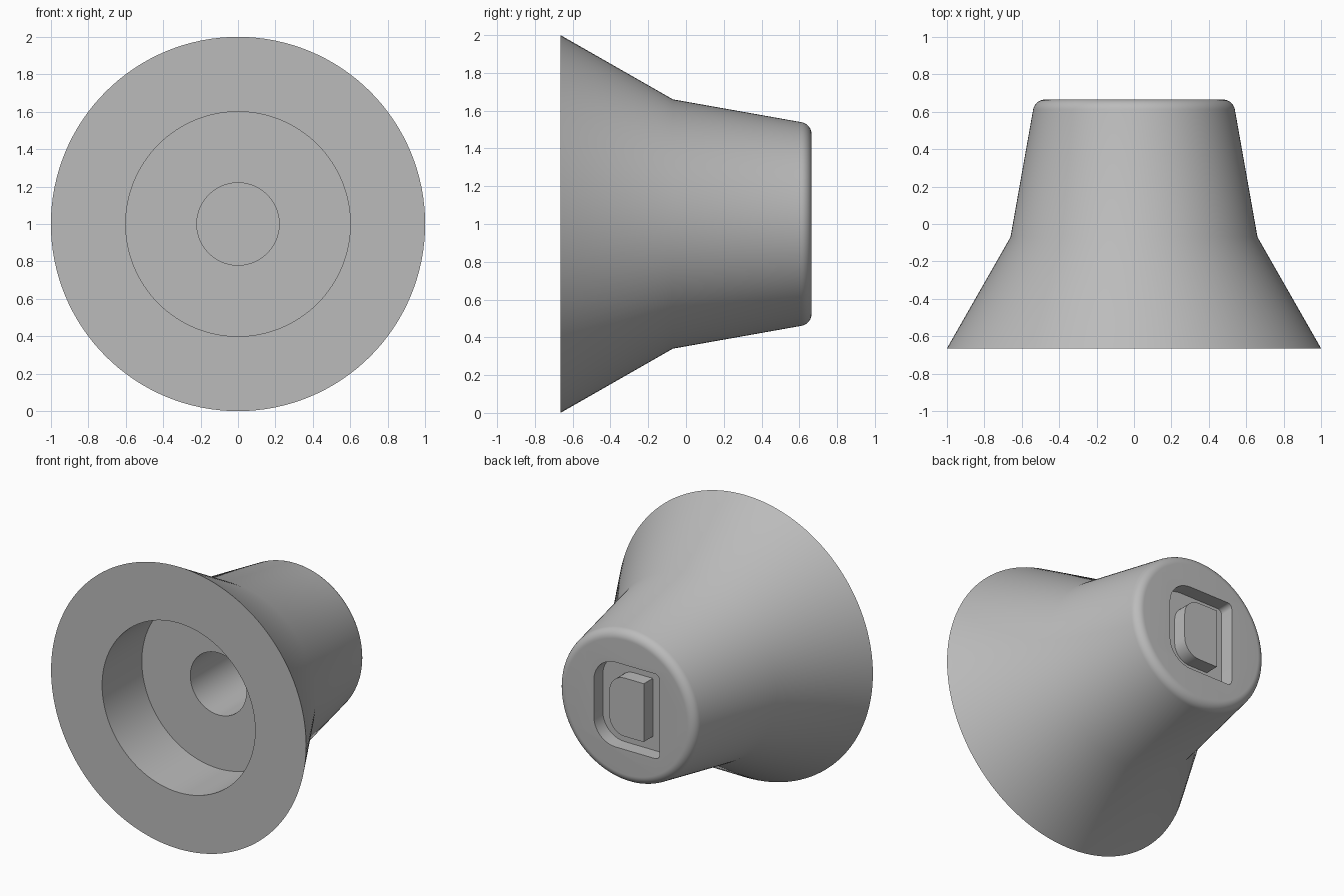
import bpy, bmesh
from math import sin, cos, pi, radians
from mathutils import Matrix

cube = bpy.data.objects.get("Cube")
if cube:
    bpy.data.objects.remove(cube, do_unlink=True)

FRONT, BACK = -0.665, 0.665
CENTRE_Z = 1.0
GROOVE_DEPTH = 0.1

grey = bpy.data.materials.new("plain grey")
grey.use_nodes = True
GREY = (0.5, 0.5, 0.5, 1)
grey.diffuse_color = GREY
grey.node_tree.nodes["Principled BSDF"].inputs["Base Color"].default_value = GREY


def finish(bm, name):
    bmesh.ops.recalc_face_normals(bm, faces=bm.faces)
    mesh = bpy.data.meshes.new(name)
    bm.to_mesh(mesh)
    bm.free()
    mesh.materials.append(grey)
    obj = bpy.data.objects.new(name, mesh)
    bpy.context.collection.objects.link(obj)
    return obj


def activate(obj):
    bpy.ops.object.select_all(action='DESELECT')
    obj.select_set(True)
    bpy.context.view_layer.objects.active = obj


def arc(cx, cy, r, start, end, steps=10):
    """Points on an arc, angles in degrees."""
    angles = [radians(start + (end - start) * i / steps) for i in range(steps + 1)]
    return [(cx + r * cos(a), cy + r * sin(a)) for a in angles]


def lathe(name, profile, sides=128):
    """Turn (radius, y) points around the y axis and cap both open ends."""
    bm = bmesh.new()
    rings = []
    for r, y in profile:
        rings.append([bm.verts.new((r * cos(2 * pi * i / sides), y,
                                    CENTRE_Z + r * sin(2 * pi * i / sides)))
                      for i in range(sides)])
    for a, b in zip(rings, rings[1:]):
        for i in range(sides):
            j = (i + 1) % sides
            bm.faces.new((a[i], a[j], b[j], b[i]))
    bm.faces.new(rings[0])
    bm.faces.new(rings[-1])
    return finish(bm, name)


def d_block(name, half_x, half_z, big_r, small_r, y0, y1):
    """Prism with large round corners on +x and small ones on -x."""
    outline = []
    for sx, sz, r, start in ((1, 1, big_r, 0), (-1, 1, small_r, 90),
                             (-1, -1, small_r, 180), (1, -1, big_r, 270)):
        outline += arc(sx * (half_x - r), sz * (half_z - r), r, start, start + 90)
    bm = bmesh.new()
    face = bm.faces.new([bm.verts.new((x, y0, CENTRE_Z + z)) for x, z in outline])
    ext = bmesh.ops.extrude_face_region(bm, geom=[face], use_keep_orig=True)
    moved = [g for g in ext["geom"] if isinstance(g, bmesh.types.BMVert)]
    bmesh.ops.translate(bm, verts=moved, vec=(0, y1 - y0, 0))
    return finish(bm, name)


# Flared body with stepped bore in the front and rounded back rim
profile = [(0.22, 0.45), (0.22, -0.22), (0.6, -0.22), (0.6, FRONT),
           (1.0, FRONT), (0.66, -0.07)]
profile += arc(0.475, BACK - 0.065, 0.065, 10, 90)
body = lathe("flared_body", profile)

# D-shaped recess in the back
cutter = d_block("recess_cutter", 0.257, 0.3, 0.17, 0.035,
                 BACK - GROOVE_DEPTH, BACK + 0.1)
cutter.hide_render = True
activate(body)
cut = body.modifiers.new("recess", 'BOOLEAN')
cut.operation = 'DIFFERENCE'
cut.solver = 'EXACT'
cut.object = cutter
bpy.ops.object.modifier_apply(modifier=cut.name)
bpy.data.objects.remove(cutter, do_unlink=True)

# Raised key standing in the recess, flush with the back
key = d_block("back_key", 0.135, 0.207, 0.12, 0.004,
              BACK - GROOVE_DEPTH - 0.01, BACK)

for obj in (body, key):
    activate(obj)
    bpy.ops.object.shade_smooth_by_angle(angle=radians(32))
